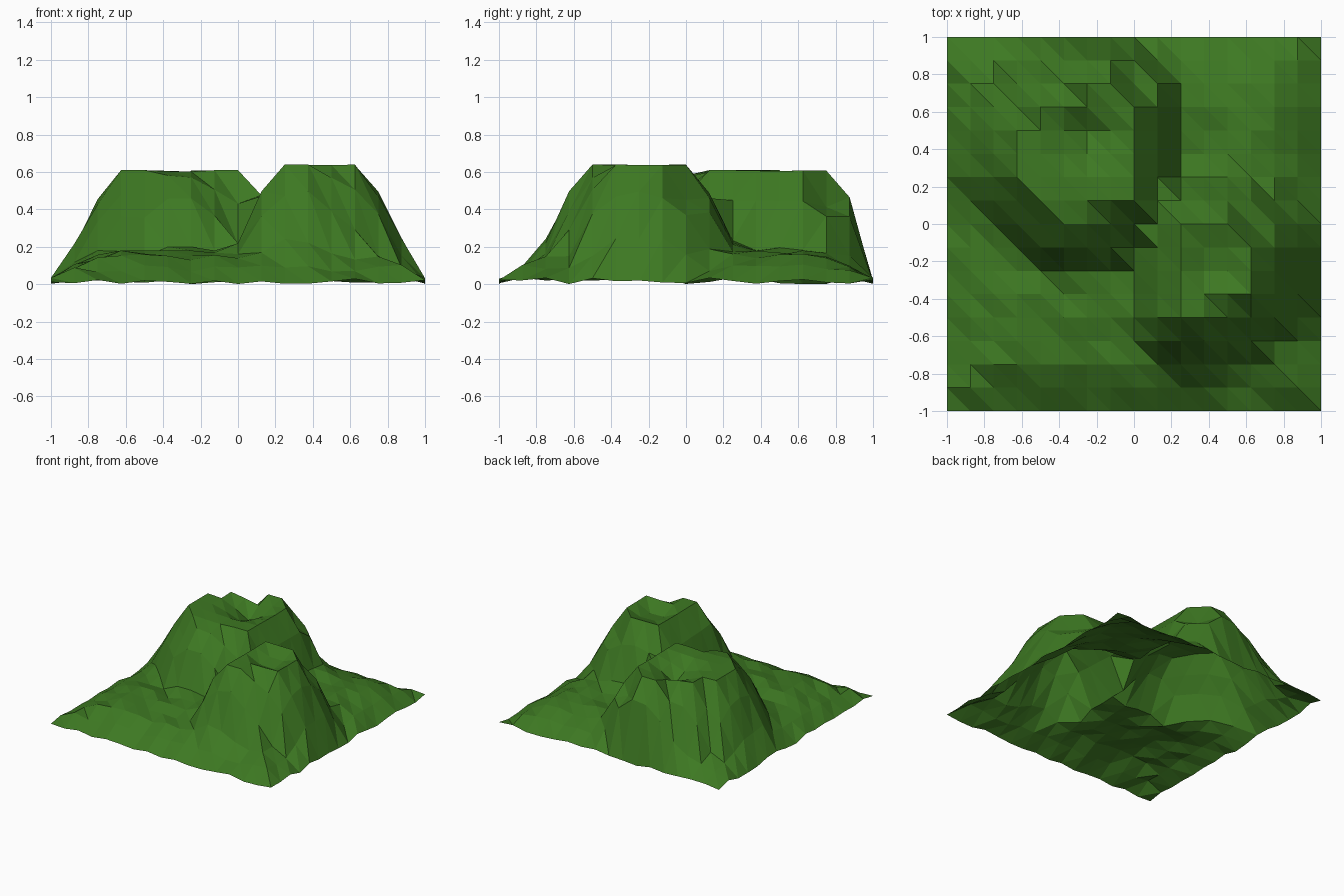
import bpy, bmesh, math, random
from mathutils import Vector
from mathutils.geometry import intersect_point_line

cube = bpy.data.objects.get("Cube")
if cube:
    bpy.data.objects.remove(cube, do_unlink=True)

random.seed(7)
CELLS = 16

# Plateau outlines (counter-clockwise) with their top heights
south_peak = [(.25, -.5), (.375, -.5), (.5, -.45), (.625, -.375),
              (.625, -.125), (.5, 0), (.25, 0)]
north_peak = [(-.625, .25), (-.375, 0), (-.25, 0), (-.125, .125), (0, .125),
              (0, .625), (-.125, .75), (-.25, .75), (-.3, .65), (-.375, .625),
              (-.5, .625), (-.5, .5), (-.625, .5)]
PEAKS = [(south_peak, .64), (north_peak, .61)]

# Hollows worn into the summits: x, y, depth, radius
HOLLOWS = [(.44, -.2, .12, .1), (-.25, .48, .13, .14), (0, .77, .11, .06),
           (-.3, 0, .05, .1), (.625, 0, .06, .06)]


def distance_outside(p, outline):
    """Distance from p to an outline, zero when inside."""
    inside, best = False, 9.0
    for (ax, ay), (bx, by) in zip(outline, outline[1:] + outline[:1]):
        a, b = Vector((ax, ay)), Vector((bx, by))
        t = intersect_point_line(p, a, b)[1]
        near = a.lerp(b, min(max(t, 0), 1))
        best = min(best, (p - near).length)
        if (ay > p.y) != (by > p.y) and p.x < ax + (p.y - ay) * (bx - ax) / (by - ay):
            inside = not inside
    return 0.0 if inside else best


def height(p):
    edge = 1 - max(abs(p.x), abs(p.y))
    if edge < .01:
        return random.uniform(0, .035)
    # Gentle apron around the peaks, levelling off
    z = min(.18, .03 + .14 * min(edge / .3, 1) + random.uniform(-.025, .02))
    # Flanks: a gentler shoulder, then a steep wall
    for outline, top in PEAKS:
        d = distance_outside(p, outline)
        rough = random.uniform(-.02, .02) if d > .02 else 0
        z = max(z, top - max(1.3 * d, 2.05 * d - .1) + rough)
    for x, y, depth, radius in HOLLOWS:
        z -= depth * math.exp(-((p.x - x) ** 2 + (p.y - y) ** 2) / radius ** 2)
    return max(z, .04)


# Terrain sheet
bm = bmesh.new()
bmesh.ops.create_grid(bm, x_segments=CELLS, y_segments=CELLS, size=1)
for v in bm.verts:
    v.co.z = height(v.co.to_2d())
low = min(v.co.z for v in bm.verts)
for v in bm.verts:
    v.co.z -= low

# Split every cell along the same diagonal
for face in list(bm.faces):
    ordered = sorted(face.verts, key=lambda v: v.co.x - v.co.y)
    bmesh.utils.face_split(face, ordered[0], ordered[-1])
bm.normal_update()

mesh = bpy.data.meshes.new("mountain_terrain")
bm.to_mesh(mesh)
bm.free()
terrain = bpy.data.objects.new("mountain_terrain", mesh)
bpy.context.collection.objects.link(terrain)

# Grass colour
grass = bpy.data.materials.new("grass_green")
grass.use_nodes = True
colour = (.047, .19, .016, 1)
grass.diffuse_color = colour
shader = next(n for n in grass.node_tree.nodes if n.type == 'BSDF_PRINCIPLED')
shader.inputs["Base Color"].default_value = colour
shader.inputs["Roughness"].default_value = .9
mesh.materials.append(grass)
